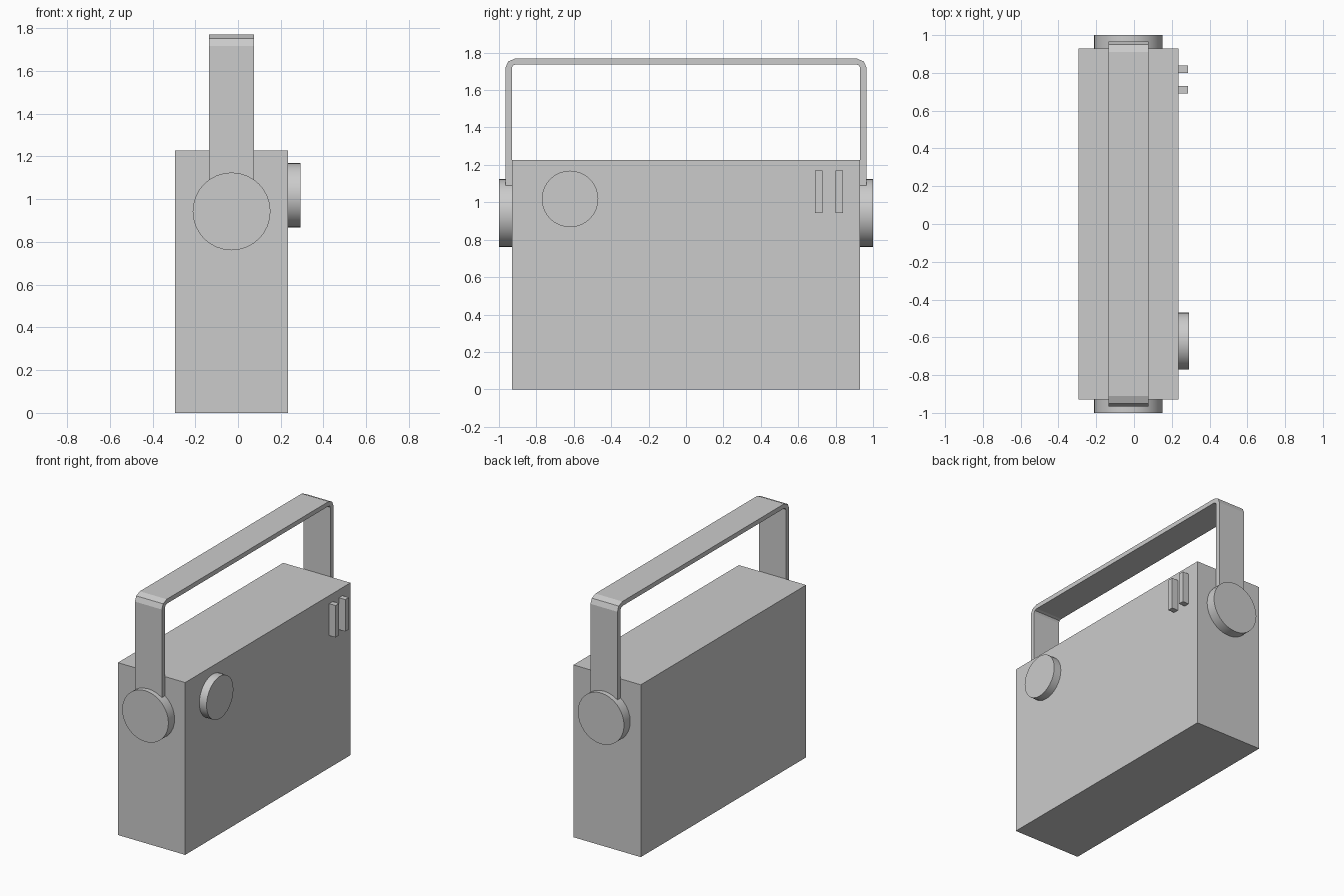
import bpy, bmesh
from math import pi

if "Cube" in bpy.data.objects:
    bpy.data.objects.remove(bpy.data.objects["Cube"])


def box(name, x, y, z):
    bpy.ops.mesh.primitive_cube_add(size=1, location=[(a + b) / 2 for a, b in (x, y, z)])
    ob = bpy.context.object
    ob.name = name
    ob.scale = [b - a for a, b in (x, y, z)]
    bpy.ops.object.transform_apply(location=False, rotation=False, scale=True)
    return ob


def disc(name, radius, depth, location, rotation):
    bpy.ops.mesh.primitive_cylinder_add(vertices=32, radius=radius, depth=depth,
                                        location=location, rotation=rotation)
    ob = bpy.context.object
    ob.name = name
    bpy.ops.object.shade_smooth_by_angle(angle=pi / 6)
    return ob


# Main case
box("radio_case", (-0.295, 0.235), (-0.93, 0.93), (0, 1.227))

# Handle pivots on both ends
for side, label in ((-1, "front"), (1, "back")):
    disc(f"handle_pivot_{label}", 0.182, 0.07, (-0.03, side * 0.965, 0.943), (pi / 2, 0, 0))

# Tuning knob and switches on the +x face
disc("tuning_knob", 0.151, 0.057, (0.2635, -0.62, 1.018), (0, pi / 2, 0))
for i, y in enumerate((0.71, 0.82)):
    box(f"switch_{i + 1}", (0.235, 0.285), (y - 0.02, y + 0.02), (0.943, 1.17))

# Handle strap: half path of (outer y, z, inner y, z), mirrored and extruded along x
half = [(0.966, 1.0, 0.931, 1.0), (0.966, 1.718, 0.931, 1.718),
        (0.951, 1.753, 0.924, 1.732), (0.91, 1.77, 0.906, 1.738)]
path = half + [(-a, b, -c, d) for a, b, c, d in reversed(half)]
bm = bmesh.new()
rings = [[bm.verts.new(p) for p in ((-0.136, a, b), (0.076, a, b), (0.076, c, d), (-0.136, c, d))]
         for a, b, c, d in path]
for r, s in zip(rings, rings[1:]):
    for k in range(4):
        n = (k + 1) % 4
        bm.faces.new((r[k], r[n], s[n], s[k]))
bm.faces.new(rings[0])
bm.faces.new(rings[-1])
bmesh.ops.recalc_face_normals(bm, faces=bm.faces)
mesh = bpy.data.meshes.new("carry_handle")
bm.to_mesh(mesh)
bm.free()
bpy.context.collection.objects.link(bpy.data.objects.new("carry_handle", mesh))
